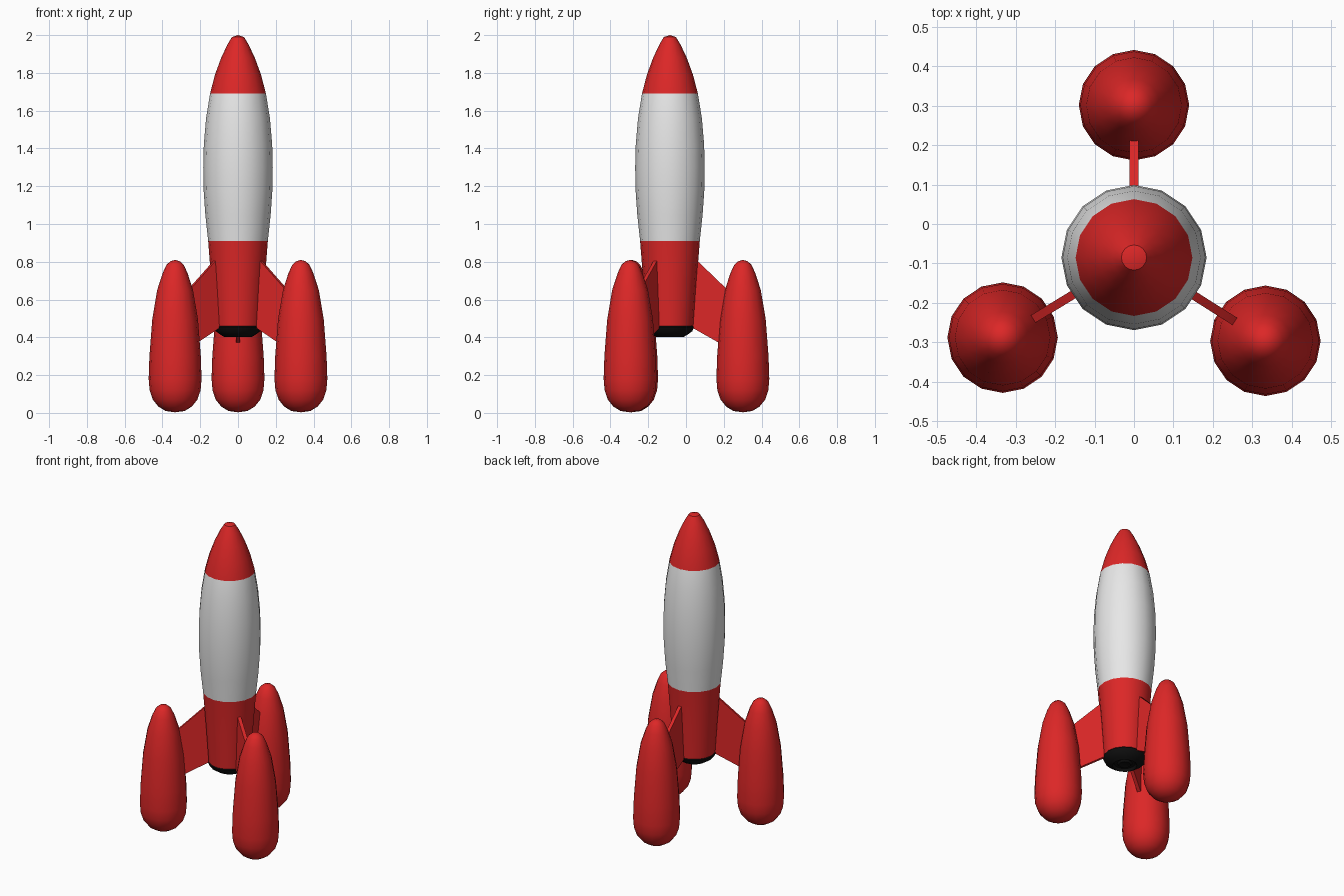
import bpy, bmesh, math
from mathutils import Vector, Matrix

cube = bpy.data.objects.get("Cube")
if cube:
    bpy.data.objects.remove(cube, do_unlink=True)


def make_material(name, rgb):
    mat = bpy.data.materials.new(name)
    mat.use_nodes = True
    colour = (*rgb, 1)
    mat.diffuse_color = colour
    bsdf = mat.node_tree.nodes["Principled BSDF"]
    bsdf.inputs["Base Color"].default_value = colour
    return mat


RED = make_material("red paint", (0.72, 0.02, 0.02))
WHITE = make_material("white paint", (0.8, 0.8, 0.8))
BLACK = make_material("black metal", (0.005, 0.005, 0.005))

SIDES = 16
CENTRE = Vector((0, -0.085, 0))


def finish(name, bm, mats, smooth=True):
    bmesh.ops.recalc_face_normals(bm, faces=bm.faces)
    for f in bm.faces:
        f.smooth = smooth
    mesh = bpy.data.meshes.new(name)
    bm.to_mesh(mesh)
    bm.free()
    for m in mats:
        mesh.materials.append(m)
    mesh.set_sharp_from_angle(angle=math.radians(35))
    obj = bpy.data.objects.new(name, mesh)
    bpy.context.collection.objects.link(obj)
    return obj


def lathe(profile):
    """Revolve (radius, height) points around the z axis."""
    bm = bmesh.new()
    verts = [bm.verts.new((r, 0, z)) for r, z in profile]
    edges = [bm.edges.new(pair) for pair in zip(verts, verts[1:])]
    bmesh.ops.spin(bm, geom=verts + edges, axis=(0, 0, 1), cent=(0, 0, 0),
                   steps=SIDES, angle=math.tau, use_merge=True)
    bmesh.ops.remove_doubles(bm, verts=bm.verts, dist=0.0005)
    return bm


# Hull: red tail, white middle, red nose
NOSE_Z, TAIL_Z = 1.69, 0.91
hull = lathe([(0, 0.46), (0.125, 0.46), (0.14, 0.68), (0.158, TAIL_Z), (0.173, 1.05),
              (0.182, 1.18), (0.184, 1.3), (0.181, 1.42), (0.169, 1.56), (0.148, NOSE_Z),
              (0.122, 1.79), (0.089, 1.88), (0.056, 1.95), (0.032, 1.99), (0, 2)])
for f in hull.faces:
    f.material_index = int(TAIL_Z < f.calc_center_median().z < NOSE_Z)
finish("hull", hull, [RED, WHITE]).location = CENTRE

# Engine nozzle with stepped, recessed rings
nozzle = lathe([(0.118, 0.465), (0.128, 0.455), (0.118, 0.432), (0.09, 0.412),
                (0.072, 0.402), (0.062, 0.418), (0.045, 0.418), (0.035, 0.408), (0, 0.42)])
finish("engine_nozzle", nozzle, [BLACK]).location = CENTRE

# Three booster pods, each joined to the hull by a thin swept fin
POD = [(0, 0.003), (0.05, 0.01), (0.088, 0.033), (0.118, 0.07), (0.135, 0.12),
       (0.14, 0.18), (0.136, 0.3), (0.121, 0.495), (0.095, 0.65), (0.066, 0.74),
       (0.045, 0.785), (0.024, 0.803), (0, 0.81)]
FIN = [(0.1, 0.46), (0.115, 0.82), (0.14, 0.81), (0.385, 0.575), (0.385, 0.3), (0.12, 0.45)]
THICK = 0.022

for label, x, y in (("back", 0, 0.301), ("right", -0.333, -0.288), ("left", 0.333, -0.296)):
    spot = Vector((x, y, 0))
    finish(label + "_booster_pod", lathe(POD), [RED]).location = spot

    bm = bmesh.new()
    face = bm.faces.new([bm.verts.new((r, -THICK / 2, z)) for r, z in FIN])
    grown = bmesh.ops.extrude_face_region(bm, geom=[face], use_keep_orig=True)
    moved = [g for g in grown["geom"] if isinstance(g, bmesh.types.BMVert)]
    bmesh.ops.translate(bm, verts=moved, vec=(0, THICK, 0))
    out = spot - CENTRE
    bm.transform(Matrix.Rotation(math.atan2(out.y, out.x), 4, "Z"))
    finish(label + "_fin", bm, [RED], smooth=False).location = CENTRE
